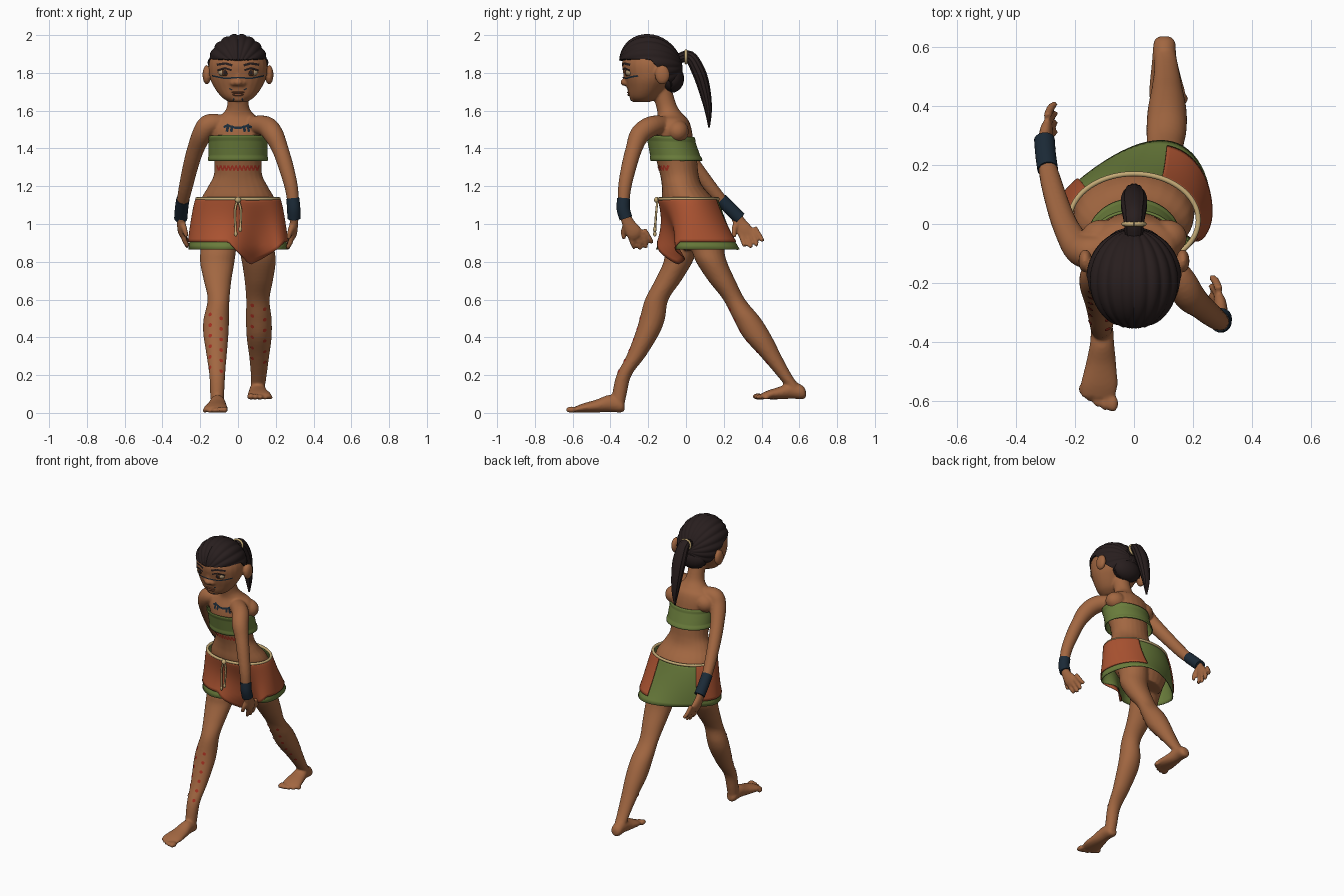
import bpy, bmesh, math
from mathutils import Vector, Matrix
from mathutils.bvhtree import BVHTree

if "Cube" in bpy.data.objects:
    bpy.data.objects.remove(bpy.data.objects["Cube"])

X, Y, Z = Vector((1, 0, 0)), Vector((0, 1, 0)), Vector((0, 0, 1))


def material(name, *rgb):
    mat = bpy.data.materials.new(name)
    mat.use_nodes = True
    mat.diffuse_color = (*rgb, 1)
    shader = next(n for n in mat.node_tree.nodes if n.type == "BSDF_PRINCIPLED")
    shader.inputs["Base Color"].default_value = (*rgb, 1)
    return mat


SKIN = material("skin brown", .36, .135, .053)
HAIR = material("hair black brown", .021, .013, .013)
GREEN = material("cloth green", .145, .205, .045)
RUST = material("cloth rust", .41, .087, .031)
NAVY = material("navy ink", .011, .023, .038)
ROPE = material("rope tan", .55, .4, .18)
PAINT = material("paint red", .38, .03, .015)
EYE = material("eye cream", .42, .3, .17)
IRIS = material("iris brown", .09, .035, .013)
LIP = material("lip brown", .22, .075, .035)


def finish(bm, name, mat, thickness=0):
    """Turn a bmesh into a smooth shaded object."""
    bmesh.ops.remove_doubles(bm, verts=bm.verts, dist=.0001)
    bmesh.ops.recalc_face_normals(bm, faces=bm.faces)
    mesh = bpy.data.meshes.new(name)
    bm.to_mesh(mesh)
    bm.free()
    mesh.materials.append(mat)
    ob = bpy.data.objects.new(name, mesh)
    bpy.context.collection.objects.link(ob)
    if thickness:
        mod = ob.modifiers.new("thickness", "SOLIDIFY")
        mod.thickness, mod.offset = thickness, 0
    bpy.ops.object.select_all(action="DESELECT")
    ob.select_set(True)
    bpy.context.view_layer.objects.active = ob
    bpy.ops.object.shade_smooth_by_angle(angle=math.radians(50))
    return ob


def spline(pts, n=5):
    """Catmull-Rom samples through the given tuples."""
    p = [Vector(q) for q in (pts[0], *pts, pts[-1])]
    out = []
    for a, b, c, d in zip(p, p[1:], p[2:], p[3:]):
        for i in range(n):
            t = i / n
            out.append((b * 2 + (c - a) * t + (a * 2 - b * 5 + c * 4 - d) * t * t
                        + (b * 3 - a - c * 3 + d) * t ** 3) * .5)
    return out + [p[-1]]


def loft(bm, pts, axis=None, ref=X, seg=24, ridge=0):
    """Elliptical rings (x, y, z, radius a, radius b), square to axis or to the path."""
    path = spline(pts)
    rings = []
    for i, q in enumerate(path):
        ahead, behind = path[min(i + 1, len(path) - 1)], path[max(i - 1, 0)]
        n = axis or (ahead.xyz - behind.xyz).normalized()
        u = (ref - n * ref.dot(n)).normalized()
        v = n.cross(u)
        ring = []
        for k in range(seg):
            a = math.tau * k / seg
            r = 1 + ridge * (k % 2)
            ring.append(bm.verts.new(q.xyz + u * math.cos(a) * q[3] * r + v * math.sin(a) * q[4] * r))
        rings.append(ring)
    for lo, hi in zip(rings, rings[1:]):
        for k in range(seg):
            bm.faces.new((lo[k], lo[(k + 1) % seg], hi[(k + 1) % seg], hi[k]))
    bm.faces.new(rings[0])
    bm.faces.new(rings[-1])


def ball(bm, loc, size):
    bmesh.ops.create_uvsphere(bm, u_segments=20, v_segments=12, radius=1,
                              matrix=Matrix.LocRotScale(Vector(loc), None, Vector(size)))


def sheet(name, fn, nu, nv, mat, thickness=0):
    """Grid surface from fn(u, v) with u and v from zero to one."""
    bm = bmesh.new()
    grid = [[bm.verts.new(fn(i / nu, j / nv)) for j in range(nv + 1)] for i in range(nu + 1)]
    for a, b in zip(grid, grid[1:]):
        for j in range(nv):
            bm.faces.new((a[j], b[j], b[j + 1], a[j + 1]))
    return finish(bm, name, mat, thickness)


# ---- skin: every lofted part goes in one mesh that is fused afterwards
skin = bmesh.new()
# torso and neck
loft(skin, [(0, .08, .86, .14, .09), (0, .055, 1, .2, .14), (0, .015, 1.12, .198, .138),
            (0, -.02, 1.2, .157, .108), (0, -.035, 1.26, .128, .102), (0, -.05, 1.34, .126, .108),
            (0, -.07, 1.42, .138, .112), (0, -.073, 1.5, .157, .103), (0, -.072, 1.55, .135, .085),
            (0, -.083, 1.58, .085, .068), (0, -.105, 1.63, .057, .055), (0, -.14, 1.75, .055, .055)], Z)
# head
loft(skin, [(0, -.232, 1.645, .045, .04), (0, -.223, 1.67, .085, .075), (0, -.208, 1.72, .124, .104),
            (0, -.194, 1.78, .15, .134), (0, -.19, 1.86, .152, .148), (0, -.19, 1.94, .105, .11),
            (0, -.19, 1.97, .05, .05)], Z)
ball(skin, (0, -.327, 1.75), (.025, .02, .019))
ball(skin, (0, -.318, 1.785), (.015, .016, .04))
ball(skin, (0, -.275, 1.665), (.038, .022, .02))
for s in (-1, 1):
    ball(skin, (s * .024, -.316, 1.745), (.016, .016, .014))
    ball(skin, (s * .165, -.125, 1.79), (.023, .04, .052))
    # shoulder blades
    ball(skin, (s * .11, -.045, 1.49), (.07, .06, .06))
# legs
loft(skin, [(-.095, .06, .98, .09, .11), (-.105, -.02, .86, .094, .085), (-.11, -.046, .79, .09, .076),
            (-.108, -.095, .7, .073, .07), (-.103, -.155, .6, .058, .062), (-.115, -.178, .5, .067, .067),
            (-.117, -.205, .42, .067, .064), (-.113, -.265, .3, .053, .051), (-.11, -.328, .2, .042, .04),
            (-.11, -.352, .1, .037, .038), (-.108, -.36, .04, .034, .034)], Z)
loft(skin, [(.095, .1, .98, .09, .11), (.1, .115, .87, .093, .088), (.11, .135, .8, .09, .082),
            (.11, .19, .7, .075, .072), (.105, .255, .6, .062, .058), (.11, .322, .5, .068, .073),
            (.112, .38, .4, .066, .076), (.112, .45, .3, .053, .056), (.11, .52, .2, .042, .04),
            (.106, .565, .14, .037, .037), (.103, .585, .11, .034, .036)], Z)


def foot(x, y, z, s, k):
    rings = [(0, 0, .03, .018, .018), (0, .02, .038, .036, .036), (0, .08, .05, .041, .045),
             (.004, .15, .036, .052, .034), (.01, .22, .026, .063, .024), (.013, .262, .018, .056, .015)]
    loft(skin, [(x + s * a, y - k * b, z + c, d, e) for a, b, c, d, e in rings], Y)
    for i in range(5):
        r = .02 - .0018 * i
        ball(skin, (x + s * (.026 * i - .036), y - k * (.282 - .003 * i * i), z + r * .85),
             (r * .95, r * 1.5, r * .85))


foot(-.108, -.325, 0, -1, 1)
foot(.103, .635, .07, 1, .9)


def hand(x, y, z, s):
    def at(inward, back, down, *r):
        return (x - s * inward, y + back, z - down, *r)
    loft(skin, [at(0, -.01, -.02, .025, .028), at(0, .012, .03, .022, .034),
                at(.005, .04, .075, .022, .043), at(.012, .055, .1, .016, .036)])
    for i in range(4):
        b = .03 * i
        long = .172 - .008 * (i - 1.3) ** 2
        loft(skin, [at(.008, .016 + b * .85, .085 - b * .3, .014, .014),
                    at(.02, .032 + b, .13 - b * .25, .014, .014),
                    at(.036, .042 + b * 1.05, long - b * .2, .011, .011)], seg=10)
    loft(skin, [at(.005, 0, .03, .018, .018), at(.02, -.015, .07, .015, .015),
                at(.03, -.014, .11, .011, .011)], seg=10)


# arms, one swung forward and one swung back
loft(skin, [(.06, -.1, 1.525, .05, .045), (.145, -.18, 1.518, .054, .054), (.187, -.243, 1.475, .053, .053),
            (.222, -.275, 1.4, .044, .044), (.255, -.303, 1.3, .04, .04), (.283, -.325, 1.19, .035, .035),
            (.295, -.33, 1.08, .029, .029), (.296, -.315, 1.03, .026, .026)], ref=Y)
loft(skin, [(-.07, -.08, 1.53, .05, .045), (-.15, -.095, 1.527, .056, .056), (-.188, -.08, 1.48, .053, .053),
            (-.223, -.025, 1.4, .045, .045), (-.25, .04, 1.31, .041, .041), (-.28, .14, 1.18, .036, .036),
            (-.298, .22, 1.09, .029, .029), (-.302, .27, 1.04, .026, .026)], ref=Y)
hand(.296, -.315, 1.03, 1)
hand(-.302, .27, 1.04, -1)

body = finish(skin, "body", SKIN)
fuse = body.modifiers.new("fuse", "REMESH")
fuse.mode, fuse.voxel_size, fuse.use_smooth_shade = "VOXEL", .007, True
soften = body.modifiers.new("soften", "SMOOTH")
soften.factor, soften.iterations = .5, 4
fused = bpy.data.meshes.new_from_object(body.evaluated_get(bpy.context.evaluated_depsgraph_get()))
body.modifiers.clear()
body.data = fused
fused.materials.clear()
fused.materials.append(SKIN)
fused.polygons.foreach_set("use_smooth", [True] * len(fused.polygons))
tree = BVHTree.FromPolygons([v.co for v in fused.vertices], [p.vertices[:] for p in fused.polygons])


def on_skin(x, z, lift=.003):
    hit, normal, *_ = tree.ray_cast(Vector((x, -2, z)), Y)
    return (hit + normal * lift, normal) if hit else (Vector((x, 0, z)), -Y)


def stroke(bm, pts, width):
    """Thin painted ribbon along (x, z) points on the front of the skin."""
    for a, b in zip(pts, pts[1:]):
        a, b = Vector(a), Vector(b)
        side = Vector((a.y - b.y, b.x - a.x)).normalized() * width
        rows = []
        for i in range(6):
            m = a.lerp(b, i / 5)
            rows.append([bm.verts.new(on_skin(*(m + side * k))[0]) for k in (-1, 1)])
        for p, q in zip(rows, rows[1:]):
            bm.faces.new((p[0], p[1], q[1], q[0]))


# ---- painted marks
marks = bmesh.new()
stroke(marks, [(-.11 + .01 * i, 1.297 + .014 * (-1) ** i) for i in range(23)], .004)
for x, low in ((-.146, .24), (-.09, .22), (.077, .29), (.14, .27)):
    for i in range(6):
        spot, normal = on_skin(x, low + .056 * i)
        turn = normal.to_track_quat("Z", "Y")
        bmesh.ops.create_circle(marks, cap_ends=True, segments=8, radius=.011,
                                matrix=Matrix.LocRotScale(spot, turn, None))
finish(marks, "red_body_marks", PAINT)

ink = bmesh.new()
stroke(ink, [(.012 * i, 1.508 + .0007 * i * i) for i in range(-5, 6)], .006)
for s in (-1, 1):
    stroke(ink, [(s * .05, 1.522), (s * .075, 1.512)], .006)
    for x in (.03, .052):
        stroke(ink, [(s * x, 1.52), (s * (x + .006), 1.488)], .007)
    stroke(ink, [(0, 1.775), (s * .07, 1.772), (s * .135, 1.785)], .004)
    stroke(ink, [(s * .03, 1.71), (s * .045, 1.718)], .003)
    stroke(ink, [(s * .02, 1.667), (s * .024, 1.655)], .004)
finish(ink, "ink_marks", NAVY)

# ---- face
whites, irises, dark, lips = (bmesh.new() for _ in range(4))
for s in (-1, 1):
    ball(whites, (s * .07, -.296, 1.802), (.035, .025, .022))
    ball(irises, (s * .068, -.312, 1.802), (.021, .011, .02))
    ball(dark, (s * .068, -.319, 1.802), (.011, .006, .012))
    stroke(dark, [(s * .03, 1.84), (s * .065, 1.85), (s * .11, 1.843)], .006)
    stroke(dark, [(s * .034, 1.815), (s * .07, 1.826), (s * .108, 1.813)], .005)
ball(lips, (0, -.298, 1.697), (.036, .014, .007))
ball(lips, (0, -.297, 1.685), (.03, .014, .008))
finish(whites, "eyes", EYE)
finish(irises, "irises", IRIS)
finish(dark, "pupils_and_brows", HAIR)
finish(lips, "lips", LIP)


# ---- hair swept back to the tie, with a fringe line across the forehead
def hair(u, v):
    a = math.tau * u
    c = math.cos(a)
    off = min(a, math.tau - a)
    if c > .257:
        limit = math.pi - math.asin(.257 / c) + .05 * abs(math.sin(14 * a))
    else:
        limit = math.radians(max(52, 90 - (math.degrees(off) - 75) * .75))
    t = limit * min(1, v / .95)
    r = 1 + .045 * abs(math.sin(10 * a)) * math.sin(t) - (.1 if v > .96 else 0)
    lift = r * math.sin(t) * c
    return (.156 * r * math.sin(t) * math.sin(a),
            -.185 + .167 * r * math.cos(t) - .02 * max(0, lift), 1.83 + .17 * lift)


sheet("hair", hair, 168, 20, HAIR)
nape = bmesh.new()
ball(nape, (0, -.075, 1.77), (.1, .065, .075))
finish(nape, "nape_hair", HAIR)
tail = bmesh.new()
loft(tail, [(0, -.04, 1.875, .028, .025), (0, .02, 1.885, .034, .03), (0, .07, 1.8, .042, .034),
            (0, .1, 1.7, .035, .029), (0, .118, 1.6, .022, .018), (0, .122, 1.51, .005, .004)], ridge=.1)
finish(tail, "ponytail", HAIR)


# ---- clothes
def chest(u, v):
    a = math.tau * u
    r = 1 + (.03 if v < .13 or v > .87 else 0)
    return (.152 * r * math.sin(a), -.05 - .035 * v - (.131 - .008 * v) * r * math.cos(a),
            1.335 + .13 * v + .006 * v * math.cos(a))


sheet("chest_wrap", chest, 64, 16, GREEN, .006)


def skirt_point(deg, z, grow=0):
    a = math.radians(deg)
    f = max(0, (1.135 - z) / .27)
    front, back = max(0, math.cos(a)), max(0, -math.cos(a))
    fold = .12 * f ** 1.5 * math.exp(-((deg - 25) / 25) ** 2)
    sway = .1 * f * f * math.sin(a) * back + .025 * math.sin(math.pi * min(1, f)) * front
    return ((.212 + .048 * f ** .7 + grow) * math.sin(a),
            .013 + .032 * f + fold + sway - (.152 + .066 * f + grow) * math.cos(a), z)


def rust_hem(deg):
    width = 24 if deg < 13 else 55
    return .905 - .12 * max(0, 1 - abs(deg - 13) / width)


sheet("under_skirt", lambda u, v: skirt_point(360 * u - 180, 1.135 - .27 * v), 72, 12, GREEN, .005)
sheet("over_skirt", lambda u, v: skirt_point(288 * u - 133, 1.137 + (rust_hem(288 * u - 133) - 1.137) * v, .008),
      96, 14, RUST, .006)


def cord(name, pts, radius, ref=X):
    bm = bmesh.new()
    loft(bm, [(*p, radius, radius) for p in pts], ref=ref, seg=10)
    return finish(bm, name, ROPE)


cord("waist_rope", [skirt_point(15 * i, 1.133, .004) for i in range(25)], .009, Z)
knots = bmesh.new()
ball(knots, (0, -.155, 1.128), (.016, .014, .016))
for s in (-1, 1):
    low = .96 + s * .012
    cord("hanging_cord", [(0, -.15, 1.13), (s * .016, -.157, 1.07), (s * .012, -.165, low)], .006)
    ball(knots, (s * .012, -.165, low), (.009, .009, .015))
finish(knots, "cord_knots", ROPE)
cord("hair_tie", [(.034 * math.sin(i * math.pi / 6), 0, 1.885 + .032 * math.cos(i * math.pi / 6))
                  for i in range(13)], .008, Y)

# ---- wrist wraps
for name, pts in (("left_wrist_wrap", [(.29, -.33, 1.135), (.295, -.332, 1.08), (.296, -.318, 1.03)]),
                  ("right_wrist_wrap", [(-.292, .185, 1.13), (-.299, .235, 1.08), (-.303, .285, 1.03)])):
    wrap = bmesh.new()
    loft(wrap, [(*p, .035, .035) for p in pts], ref=Y)
    finish(wrap, name, NAVY)
